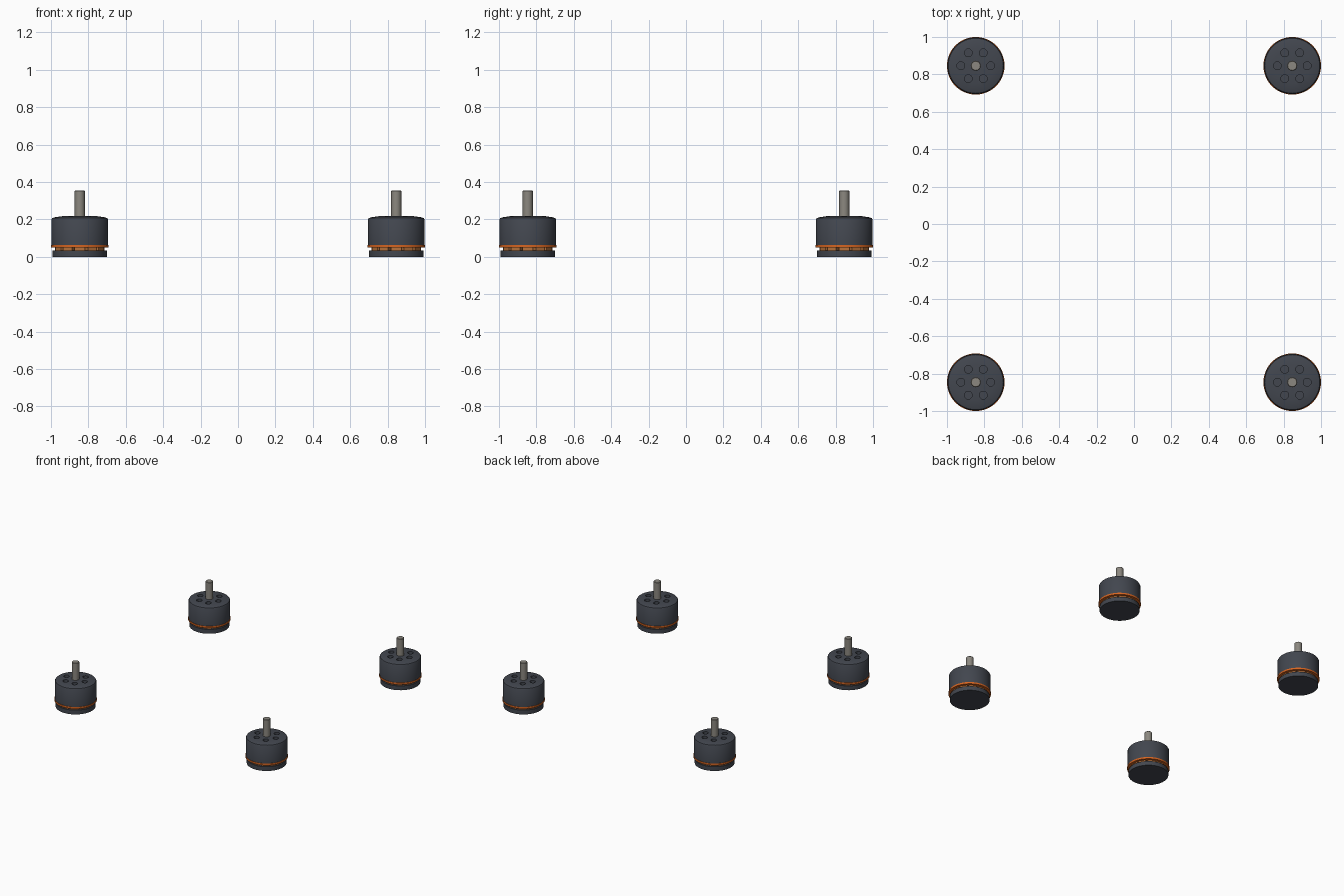
import bpy, bmesh, math
from mathutils import Matrix

cube = bpy.data.objects.get("Cube")
if cube:
    bpy.data.objects.remove(cube, do_unlink=True)


def material(name, rgb):
    m = bpy.data.materials.new(name)
    m.use_nodes = True
    m.diffuse_color = (*rgb, 1)
    m.node_tree.nodes["Principled BSDF"].inputs["Base Color"].default_value = (*rgb, 1)
    return m


CHARCOAL = material("charcoal metal", (0.055, 0.062, 0.078))
ORANGE = material("accent orange", (0.68, 0.13, 0.015))
COPPER = material("copper wire", (0.48, 0.17, 0.045))
STEEL = material("shaft steel", (0.26, 0.245, 0.215))


def finish(name, bm, mat, place):
    bmesh.ops.recalc_face_normals(bm, faces=bm.faces)
    mesh = bpy.data.meshes.new(name)
    bm.to_mesh(mesh)
    bm.free()
    mesh.materials.append(mat)
    ob = bpy.data.objects.new(name, mesh)
    bpy.context.collection.objects.link(ob)
    ob.location = (*place, 0)
    bpy.ops.object.select_all(action="DESELECT")
    ob.select_set(True)
    bpy.context.view_layer.objects.active = ob
    return ob


def smooth():
    bpy.ops.object.shade_smooth_by_angle(angle=math.radians(30))


def lathe(name, profile, mat, place, sides=48):
    """Spin a (radius, height) outline about the motor axis."""
    bm = bmesh.new()
    verts = [bm.verts.new((r, 0, z)) for r, z in profile]
    edges = [bm.edges.new(pair) for pair in zip(verts, verts[1:])]
    bmesh.ops.spin(bm, geom=verts + edges, axis=(0, 0, 1), cent=(0, 0, 0),
                   angle=math.tau, steps=sides, use_duplicate=False)
    bmesh.ops.remove_doubles(bm, verts=bm.verts, dist=0.0001)
    ob = finish(name, bm, mat, place)
    smooth()
    return ob


def around(count, radius, z):
    """Placements evenly spread around the motor axis."""
    for i in range(count):
        yield (Matrix.Rotation(math.tau * i / count, 4, "Z")
               @ Matrix.Translation((radius, 0, z)))


def motor(label, place):
    # Mounting base and stator core
    lathe(label + "_base", [(0, 0), (0.145, 0), (0.145, 0.034), (0, 0.034)], CHARCOAL, place)
    lathe(label + "_stator_core", [(0, 0.03), (0.1, 0.03), (0.1, 0.07), (0, 0.07)], CHARCOAL, place)

    # Copper windings in the gap
    bm = bmesh.new()
    for m in around(12, 0.108, 0.046):
        bmesh.ops.create_cube(bm, size=1, matrix=m @ Matrix.Diagonal((0.05, 0.055, 0.03, 1)))
    finish(label + "_windings", bm, COPPER, place)

    # Rotor bell with sloped crown
    bell = lathe(label + "_bell", [(0, 0.058), (0.151, 0.058), (0.151, 0.2), (0.147, 0.207),
                                   (0.135, 0.211), (0.096, 0.217), (0, 0.218)], CHARCOAL, place)

    # Cooling holes cut into the crown
    bm = bmesh.new()
    for m in around(6, 0.08, 0.22):
        bmesh.ops.create_cone(bm, cap_ends=True, segments=20, radius1=0.021,
                              radius2=0.021, depth=0.06, matrix=m)
    cutter = finish(label + "_hole_cutter", bm, CHARCOAL, place)
    cut = bell.modifiers.new("cooling holes", "BOOLEAN")
    cut.operation = "DIFFERENCE"
    cut.solver = "EXACT"
    cut.object = cutter
    cutter.select_set(False)
    bell.select_set(True)
    bpy.context.view_layer.objects.active = bell
    bpy.ops.object.modifier_apply(modifier=cut.name)
    smooth()
    bpy.data.objects.remove(cutter, do_unlink=True)

    # Accent ring under the bell
    lathe(label + "_accent_ring", [(0.128, 0.049), (0.154, 0.049), (0.154, 0.063),
                                   (0.128, 0.063), (0.128, 0.049)], ORANGE, place)

    # Output shaft
    lathe(label + "_shaft", [(0, 0.2), (0.027, 0.2), (0.027, 0.352), (0.024, 0.355),
                             (0, 0.355)], STEEL, place, 24)


for y, row in ((-1, "front"), (1, "back")):
    for x, side in ((-1, "right"), (1, "left")):
        motor(f"{row}_{side}_motor", (0.846 * x, 0.846 * y))
